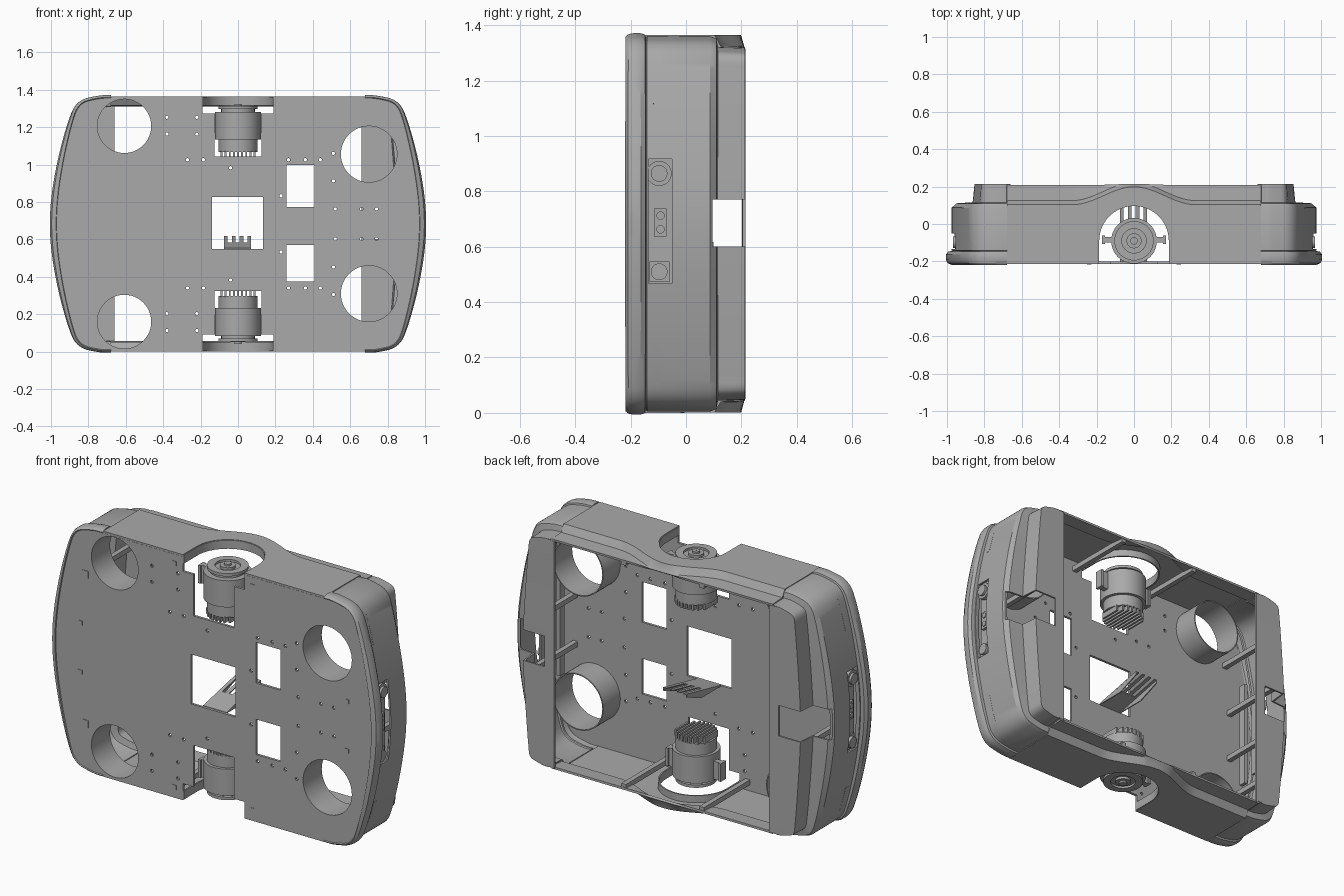
import bpy, bmesh
from math import cos, sin, pi

H = 0.6825  # half height; all parts are built around the centre of the frame

if "Cube" in bpy.data.objects:
    bpy.data.objects.remove(bpy.data.objects["Cube"])

grey = bpy.data.materials.new("plain_grey")
grey.use_nodes = True
grey.diffuse_color = (0.4, 0.4, 0.4, 1)
grey.node_tree.nodes["Principled BSDF"].inputs["Base Color"].default_value = (0.4, 0.4, 0.4, 1)

parts, cutters = [], []


def finish(name, bm, cutter=False):
    bmesh.ops.recalc_face_normals(bm, faces=bm.faces)
    me = bpy.data.meshes.new(name)
    bm.to_mesh(me)
    bm.free()
    me.materials.append(grey)
    ob = bpy.data.objects.new(name, me)
    ob.location.z = H
    bpy.context.collection.objects.link(ob)
    ob.hide_render = cutter
    (cutters if cutter else parts).append(ob)
    return ob


def prism(name, polys, a, b, axis="y", cutter=False):
    """Extrude flat outlines from a to b along one axis."""
    place = {"x": lambda u, v, t: (t, u, v),
             "y": lambda u, v, t: (u, t, v),
             "z": lambda u, v, t: (u, v, t)}[axis]
    bm = bmesh.new()
    for poly in polys:
        low = [bm.verts.new(place(u, v, a)) for u, v in poly]
        top = [bm.verts.new(place(u, v, b)) for u, v in poly]
        bm.faces.new(low)
        bm.faces.new(top[::-1])
        for i in range(len(poly)):
            j = (i + 1) % len(poly)
            bm.faces.new((low[i], top[i], top[j], low[j]))
    return finish(name, bm, cutter)


def loft(name, rows, thickness=0.012, closed=False):
    """Skin rows of points, then thicken the sheet."""
    bm = bmesh.new()
    vs = [[bm.verts.new(p) for p in row] for row in rows]
    n = len(rows[0])
    for r, s in zip(vs, vs[1:]):
        for i in range(n if closed else n - 1):
            j = (i + 1) % n
            bm.faces.new((r[i], r[j], s[j], s[i]))
    ob = finish(name, bm)
    if thickness:
        m = ob.modifiers.new("thickness", "SOLIDIFY")
        m.thickness, m.offset = thickness, 0
    return ob


def cut(ob, cutter):
    m = ob.modifiers.new("cut", "BOOLEAN")
    m.operation, m.solver, m.object = "DIFFERENCE", "EXACT", cutter


def mirror(ob, x=False, z=False):
    m = ob.modifiers.new("mirror", "MIRROR")
    m.use_axis = (x, False, z)
    m.use_mirror_merge = False
    return ob


def rect(u0, u1, v0, v1):
    return [(u0, v0), (u1, v0), (u1, v1), (u0, v1)]


def disc(u, v, r, n=48):
    return [(u + r * cos(2 * pi * i / n), v + r * sin(2 * pi * i / n)) for i in range(n)]


def lathe(name, profile, y, n=48):
    return loft(name, [[(r * cos(2 * pi * i / n), y + r * sin(2 * pi * i / n), z)
                        for i in range(n)] for r, z in profile], 0, True)


# Rounded end outline, softened by corner cutting
half = [(0.68, H), (0.74, H), (0.86, 0.655), (0.91, 0.53), (0.965, 0.32), (1.0, 0.1)]
outline = half + [(x, -z) for x, z in half[::-1]]
for _ in range(3):
    soft = [outline[0]]
    for (a, b), (c, d) in zip(outline, outline[1:]):
        soft += [(a * .75 + c * .25, b * .75 + d * .25), (a * .25 + c * .75, b * .25 + d * .75)]
    outline = soft + [outline[-1]]


def inset(d):
    pts = []
    for i, (x, z) in enumerate(outline):
        p, q = outline[max(i - 1, 0)], outline[min(i + 1, len(outline) - 1)]
        tx, tz = q[0] - p[0], q[1] - p[1]
        k = d * (1 - 0.65 * (z / H) ** 2) / (tx * tx + tz * tz) ** 0.5
        pts.append((x + tz * k, z - tx * k))
    return pts


def ring(y, d):
    return [(x, y, z) for x, z in inset(d)]


# End caps: bumper, groove, body, shoulder, raised wall and rear flange
levels = [(-.214, .03), (-.205, .008), (-.19, 0), (-.165, 0), (-.152, .01), (-.148, .045),
          (-.142, .045), (-.138, .03), (.085, .03), (.105, .05), (.112, .14), (.209, .15)]
rows = [ring(y, d) for y, d in levels]
rows.append([(0.66, y, z) for x, y, z in rows[-1]])
caps = loft("end_caps", rows)
cut(caps, prism("notch_cutter", [rect(.095, .3, -.082, .088)], .72, 1.2, "x", True))
cut(caps, prism("pocket_cutter", [rect(-.135, -.05, -.215, .235)], .9, 1.2, "x", True))
mirror(caps, x=True)

# Raised slot strips wrapping the corners
strip = [(x, z) for x, z in inset(.027) if x > .71 and z > .41]
mirror(loft("corner_slots", [[(x, y, z) for x, z in strip] for y in (-.12, -.09)], .008), True, True)

# Long walls with a bulge over each wheel arch
xs = [-.68] + [-.34 + i * .02 for i in range(35)] + [.68]


def fold(x):
    return .1 + (.0475 * (1 + cos(pi * x / .33)) if abs(x) < .33 else 0)


wall = loft("long_walls", [
    [(x, -.213, H - .006) for x in xs], [(x, fold(x), H - .006) for x in xs],
    [(x, min(fold(x) + .022, .205), H - .045) for x in xs], [(x, .209, H - .05) for x in xs]])
arch = [(.19, -.3)] + [(.19 * cos(pi * i / 32), -.09 + .19 * sin(pi * i / 32))
                       for i in range(33)] + [(-.19, -.3)]
cut(wall, prism("arch_cutter", [arch], .5, .9, "z", True))
mirror(wall, z=True)
lip = [(x, max(y, -.21)) for x, y in arch]
mirror(loft("arch_lips", [[(x, y, z) for x, y in lip] for z in (H - .05, H - .003)], .008), z=True)

# Front plate with its openings
right = inset(.03)
plate = prism("front_plate", [right + [(-x, z) for x, z in right[::-1]]], -.214, -.2)
wells = [(x, s * z, r) for x, z, r in ((.7, .373, .15), (-.608, .523, .144)) for s in (1, -1)]
notch = [(-.125, .36), (.125, .36), (.125, .59), (.19, .59), (.19, .8),
         (-.19, .8), (-.19, .59), (-.125, .59)]
holes = [notch, [(x, -z) for x, z in notch], rect(-.14, .135, -.133, .143),
         rect(.26, .41, .09, .315), rect(.26, .41, -.308, -.112)]
holes += [disc(*w) for w in wells]
dots = [(-.27, .343), (-.185, .343), (.27, .343), (.36, .343), (.44, .343), (.51, .377),
        (.51, .23), (-.38, .57), (-.38, .48), (-.22, .57), (-.22, .48), (.52, .08),
        (.66, .08), (.74, .08), (.23, .15), (-.04, .3)]
holes += [disc(x, s * z, .009, 10) for x, z in dots for s in (1, -1)]
cut(plate, prism("opening_cutter", holes, -.3, -.1, "y", True))

# Round sleeves behind the four large holes
for i, (x, z, r) in enumerate(wells):
    loft(f"sleeve_{i + 1}", [[(u, y, v) for u, v in disc(x, z, r + .003)]
                             for y in (-.21, -.05)], .006, True)

# Square posts between plate and rear rim, with small plates on the front
posts = [(sx * x, sz * z) for x, z in ((.24, .622), (.82, .137)) for sx in (1, -1) for sz in (1, -1)]
posts += [(-.79, .415), (-.79, -.415)]
prism("posts", [rect(x - .014, x + .014, z - .014, z + .014) for x, z in posts], -.2, .205)
prism("post_plates", [rect(x - s, x + s, z - s, z + s) for x, z in posts
                      for s in [.02 if x == -.79 else .012]], -.217, -.214)
mirror(prism("inner_rails", [rect(.86, .88, -.3, .3)], -.16, -.12), x=True)

# Drive motors with fins and side lugs
profile = [(.001, .642), (.02, .642), (.02, .632), (.04, .632), (.04, .618), (.065, .618),
           (.065, .63), (.105, .63), (.105, .614), (.09, .614), (.09, .598), (.122, .598),
           (.122, .45), (.105, .45), (.105, .385), (.001, .385)]
mirror(lathe("motors", profile, -.09), z=True)
fins = []
for i in range(9):
    x = -.088 + i * .022
    d = (.105 ** 2 - x * x) ** .5
    fins.append(rect(x - .005, x + .005, -.09 - d, -.09 + d))
mirror(prism("motor_fins", fins, .355, .39, "z"), z=True)
mirror(prism("motor_lugs", [rect(.11, .155, -.1, -.07), rect(.155, .17, -.108, -.062)],
             .49, .59, "z"), True, True)

# Slotted ramp bracket under the central window
top = [(-.2, -.13), (-.06, -.1), (-.06, -.106), (-.2, -.136)]
bars = [(-.06, -.1), (.1, -.065), (.1, -.071), (-.06, -.106)]
prism("ramp", [top], -.075, .07, "x")
for i in range(4):
    x = -.075 + i * .0417
    prism(f"ramp_bar_{i + 1}", [bars], x, x + .02, "x")
for side, x in (("right", -.075), ("left", .064)):
    prism(f"ramp_cheek_{side}", [[(-.2, -.136), (.1, -.07), (.1, -.085), (-.03, -.136)]],
          x, x + .006, "x")

# Side sockets in their recessed panel
mirror(prism("socket_panel", [rect(-.14, -.045, -.22, .24)], .925, .935, "x"), x=True)
mirror(prism("button_ring", [disc(-.097, .182, .045)], .93, .955, "x"), x=True)
mirror(prism("button", [disc(-.097, .182, .03)], .95, .968, "x"), x=True)
mirror(prism("power_socket", [rect(-.115, -.07, -.045, .055)], .93, .95, "x"), x=True)
mirror(prism("power_pins", [disc(-.092, z, .015, 16) for z in (-.02, .03)], .945, .956, "x"), x=True)
mirror(prism("plug_plate", [rect(-.132, -.06, -.21, -.135)], .93, .943, "x"), x=True)
mirror(prism("plug_socket", [disc(-.097, -.173, .03)], .94, .96, "x"), x=True)

# Bake modifiers, drop cutters, smooth the round surfaces
bpy.ops.object.select_all(action="DESELECT")
for ob in parts:
    ob.select_set(True)
bpy.context.view_layer.objects.active = parts[0]
bpy.ops.object.convert(target="MESH")
for ob in cutters:
    bpy.data.objects.remove(ob)
bpy.ops.object.shade_smooth_by_angle(angle=0.5)
